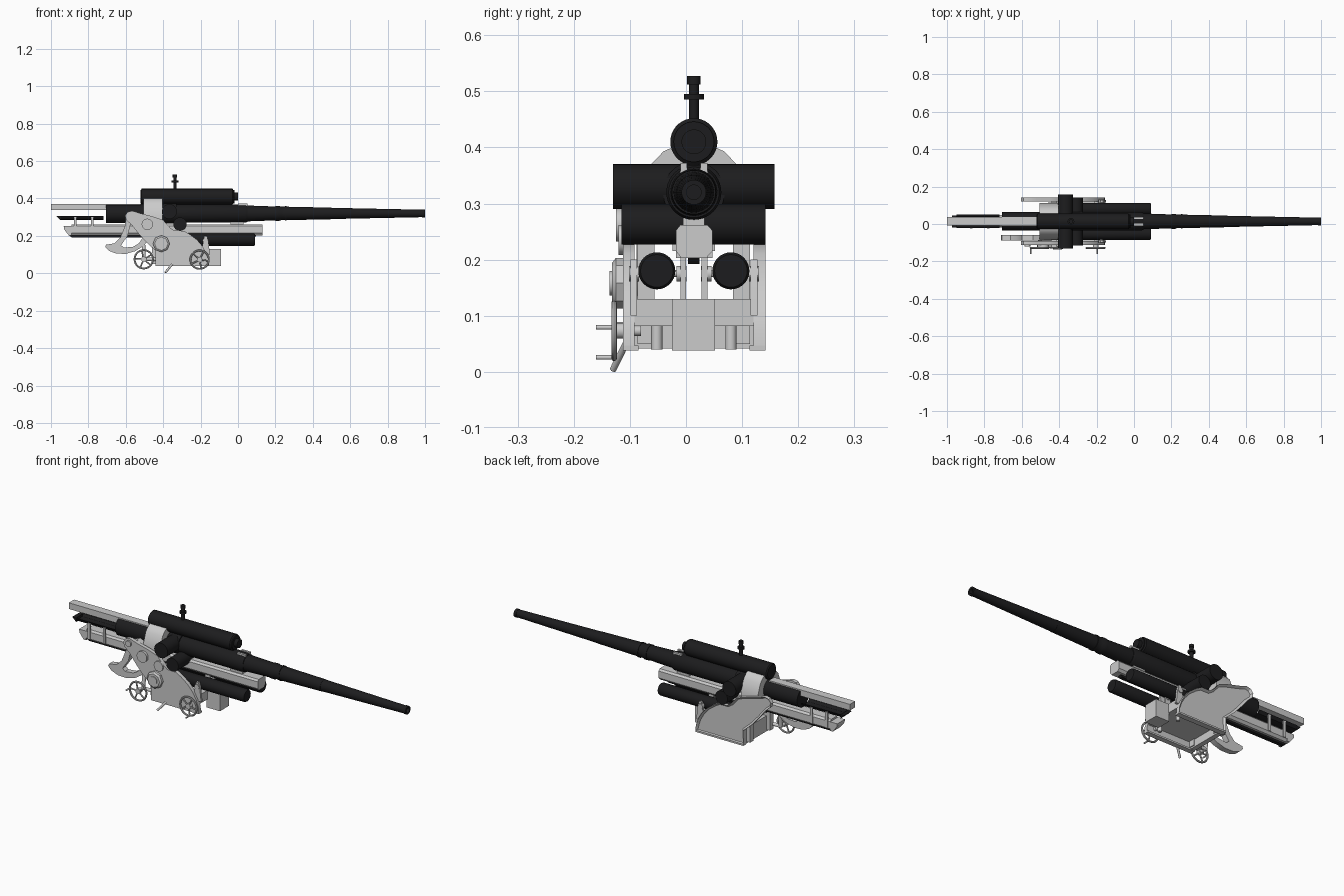
import bpy, bmesh, math
from mathutils import Vector

if "Cube" in bpy.data.objects:
    bpy.data.objects.remove(bpy.data.objects["Cube"])

YC = 0.014   # centre plane of the gun
ZB = 0.32    # bore height

black = bpy.data.materials.new("black_steel")
black.diffuse_color = (0.012, 0.012, 0.013, 1)
black.use_nodes = True
black.node_tree.nodes["Principled BSDF"].inputs["Base Color"].default_value = black.diffuse_color


def finish(name, bm, mat=None, smooth=True):
    bmesh.ops.recalc_face_normals(bm, faces=bm.faces)
    me = bpy.data.meshes.new(name)
    bm.to_mesh(me)
    bm.free()
    ob = bpy.data.objects.new(name, me)
    bpy.context.collection.objects.link(ob)
    if mat:
        me.materials.append(mat)
    if smooth:
        bpy.ops.object.select_all(action='DESELECT')
        bpy.context.view_layer.objects.active = ob
        ob.select_set(True)
        bpy.ops.object.shade_smooth_by_angle(angle=math.radians(32))
    return ob


def prism(name, pts, lo, hi, axis='y', mat=None, inset=None):
    """Extrude an outline: (x,z) along y, or (y,z) along x."""
    place = (lambda p, d: (p[0], d, p[1])) if axis == 'y' else (lambda p, d: (d, p[0], p[1]))
    bm = bmesh.new()
    face = bm.faces.new([bm.verts.new(place(p, hi)) for p in pts])
    r = bmesh.ops.extrude_face_region(bm, geom=[face], use_keep_orig=True)
    off = Vector(place((0, 0), lo)) - Vector(place((0, 0), hi))
    bmesh.ops.translate(bm, vec=off, verts=[v for v in r['geom'] if isinstance(v, bmesh.types.BMVert)])
    bmesh.ops.recalc_face_normals(bm, faces=bm.faces)
    if inset:
        bmesh.ops.inset_region(bm, faces=[face], thickness=inset[0])
        bmesh.ops.translate(bm, vec=-face.normal * inset[1], verts=face.verts)
    return finish(name, bm, mat)


def box(name, x, y, z, mat=None):
    return prism(name, [(x[0], z[0]), (x[1], z[0]), (x[1], z[1]), (x[0], z[1])], *y, mat=mat)


def lathe(name, origin, axis, prof, mat=None, n=32):
    """Stack of rings; prof holds (distance along axis, radius)."""
    q = Vector(axis).normalized().to_track_quat('Z', 'Y')
    o = Vector(origin)
    bm = bmesh.new()
    rings = []
    for d, r in prof:
        rings.append([bm.verts.new(o + q @ Vector((r * math.cos(2 * math.pi * i / n),
                                                   r * math.sin(2 * math.pi * i / n), d))) for i in range(n)])
    for a, b in zip(rings, rings[1:]):
        for i in range(n):
            bm.faces.new((a[i], a[(i + 1) % n], b[(i + 1) % n], b[i]))
    bm.faces.new(rings[0])
    bm.faces.new(rings[-1])
    return finish(name, bm, mat)


def rod(name, a, b, r, mat=None, n=16):
    v = Vector(b) - Vector(a)
    return lathe(name, a, v, [(0, r), (v.length, r)], mat, n)


# Barrel, jacket and breech
X, Z = (1, 0, 0), (0, 0, 1)
lathe("barrel", (0, YC, ZB), X, [(0.0, .042), (.06, .042), (.20, .037), (.20, .040), (.22, .040), (.23, .036),
      (.25, .036), (.25, .039), (.26, .039), (.26, .036), (.50, .031), (.50, .030), (.985, .020),
      (.985, .022), (1.0, .022), (1.0, .013), (.85, .013)], black, 40)
lathe("jacket", (0, YC, ZB), X, [(-.705, .050), (-.40, .050), (-.40, .055), (-.33, .055), (-.33, .049),
      (.04, .049), (.05, .045)], black, 40)
box("breech_rail", (-1, -.52), (-.008, .037), (.338, .371))
for s in (-1, 1):
    box("jacket_clip", (0, .05), (YC + s * .018 - .006, YC + s * .018 + .006), (.35, .372))

# Recuperator on top with its vertical rod
lathe("top_cylinder", (0, YC, .41), X, [(-.52, .036), (-.515, .042), (-.03, .042), (-.025, .036), (-.02, .036),
      (-.02, .022), (0, .022)], black, 36)
lathe("top_rod", (-.337, YC, 0), Z, [(.43, .009), (.485, .009), (.485, .018), (.495, .018), (.495, .009),
      (.512, .009), (.512, .012), (.527, .012)], black, 20)

# Saddle and trunnions
prism("saddle", [(-.083, .25), (-.083, .31), (-.062, .37), (-.04, .393), (-.02, .402), (.048, .402), (.068, .393),
      (.09, .37), (.112, .31), (.112, .25)], -.505, -.405, 'x')
rod("upper_cross_tube", (-.367, -.13, .33), (-.367, .158, .33), .040, black, 32)
rod("trunnion", (-.31, -.115, .263), (-.31, .142, .263), .036, black, 32)

# Cradle slide with sloped rear end
prism("cradle", [(-.018, .232), (-.018, .252), (-.010, .262), (.038, .262), (.047, .252), (.047, .215),
      (.036, .203), (-.008, .203), (-.018, .215)], -.89, .13, 'x')
prism("cradle_tail", [(-.89, .203), (-.89, .252), (-.932, .252), (-.93, .235), (-.905, .203)], -.018, .047)
prism("cradle_keel", [(-.905, .205), (-.89, .192), (.09, .192), (.10, .205)], .004, .024, mat=black)
box("cradle_cap", (-.04, .03), (-.005, .033), (.258, .274))

# Rear loading tray on posts
prism("loading_tray", [(-.022, .307), (-.012, .291), (.004, .285), (.024, .285), (.04, .291), (.05, .307),
      (.044, .307), (.034, .296), (.014, .291), (-.006, .296), (-.016, .307)], -.95, -.72, 'x', black)
prism("tray_tip", [(-.95, .285), (-.95, .307), (-.972, .307)], -.018, .046, mat=black)
for x in (-.87, -.78):
    for s in (-1, 1):
        box("tray_post", (x - .007, x + .007), (YC + s * .034 - .004, YC + s * .034 + .004), (.215, .302))

# Twin recoil cylinders with supports
for s in (-1, 1):
    y = YC + s * .066
    lathe("recoil_cylinder", (0, y, .18), X, [(-.45, .030), (-.445, .033), (.085, .033), (.092, .029)], black)
    rod("support_pin", (-.175, YC + s * .016, .175), (-.175, YC + s * .114, .175), .006)
    box("inner_support", (-.19, -.16), (YC + s * .019 - .005, YC + s * .019 + .005), (.12, .235))
    prism("outer_support", [(-.195, .10), (-.15, .10), (-.158, .17), (-.166, .20), (-.180, .20), (-.187, .17)],
          YC + s * .107 - .006, YC + s * .107 + .006)
    for k in (.022, .107):
        rod("pin_collar", (-.175, YC + s * k - .009, .175), (-.175, YC + s * k + .009, .175), .014)

# Side plates, the far one with a raised rim
plate = [(-.44, .042), (-.155, .042), (-.158, .075), (-.17, .11), (-.19, .145), (-.22, .18), (-.26, .21),
         (-.29, .227), (-.34, .228), (-.365, .245), (-.40, .285), (-.45, .302), (-.52, .32), (-.565, .334),
         (-.59, .328), (-.604, .308), (-.598, .285), (-.57, .26), (-.53, .21), (-.49, .165), (-.44, .12)]
prism("left_side_plate", plate, -.112, -.092)
prism("right_side_plate", plate, .120, .142, inset=(.010, .012))
prism("left_plate_foot", [(-.44, .038), (-.155, .038), (-.155, .047), (-.44, .047)], -.112, -.085)
prism("right_plate_foot", [(-.44, .038), (-.155, .038), (-.155, .047), (-.44, .047)], .113, .142)

# Bosses and gear housings on the near plate
for x, z, r, d in ((-.485, .262, .030, .125), (-.39, .235, .027, .120), (-.57, .308, .016, .120)):
    rod("plate_boss", (x, -.10, z), (x, -d, z), r, None, 24)
lathe("gear_housing", (-.41, -.11, .158), (0, -1, 0), [(0, .045), (.015, .045), (.022, .036)], None, 8)
rod("gear_cover", (-.41, -.12, .158), (-.41, -.136, .158), .022, None, 24)

# Elevating arc with open web
arc = [(-.60, .30), (-.605, .25), (-.63, .19), (-.66, .16), (-.705, .153), (-.71, .14), (-.69, .12), (-.65, .105),
       (-.60, .104), (-.55, .118), (-.50, .15), (-.47, .20), (-.47, .25), (-.485, .25), (-.51, .19), (-.53, .16),
       (-.56, .142), (-.61, .137), (-.625, .15), (-.59, .20), (-.575, .26), (-.56, .285), (-.47, .25),
       (-.44, .28), (-.54, .325)]
prism("elevating_arc", arc[:6] + arc[6:22] + arc[23:], -.088, -.058)

# Carriage bed
box("front_box", (-.17, -.09), (-.025, .052), (.038, .13))
box("front_transom", (-.21, -.165), (-.092, .120), (.092, .13))
box("bed_plate", (-.43, -.165), (-.092, .120), (.082, .094))
box("rear_transom", (-.44, -.415), (-.092, .120), (.042, .125))
for s in (-1, 1):
    rod("bed_post", (-.20, YC + s * .066, .04), (-.20, YC + s * .066, .09), .010)
    box("saddle_leg", (-.46, -.41), (YC + s * .085 - .015, YC + s * .085 + .015), (.05, .26))


# Handwheels
def handwheel(cx, cz, r, turn):
    c = Vector((cx, -.128, cz))
    bpy.ops.mesh.primitive_torus_add(major_segments=36, minor_segments=8, major_radius=r - .005,
                                     minor_radius=.005, location=c, rotation=(math.pi / 2, 0, 0))
    bpy.context.object.name = "handwheel_rim"
    bpy.ops.object.shade_smooth_by_angle()
    rod("handwheel_shaft", (cx, -.08, cz), (cx, -.132, cz), .009)
    rod("handwheel_hub", (cx, -.112, cz), (cx, -.132, cz), .014)
    for i in range(5):
        a = turn + i * math.tau / 5
        rod("handwheel_spoke", c, c + Vector((math.cos(a), 0, math.sin(a))) * (r - .005), .004, None, 8)
    p = c + Vector((math.cos(turn), 0, math.sin(turn))) * (r - .006)
    rod("handwheel_grip", p, p + Vector((0, -.032, 0)), .004, None, 12)


handwheel(-.504, .075, .054, math.radians(175))
handwheel(-.205, .073, .054, math.radians(-80))
rod("wheel_drive_shaft", (-.504, -.085, .075), (-.43, -.085, .075), .009)
rod("wheel_bracket", (-.504, -.085, .075), (-.504, -.075, .15), .010)

# Foot lever
rod("foot_lever", (-.347, -.105, .055), (-.388, -.130, .004), .006, None, 12)
